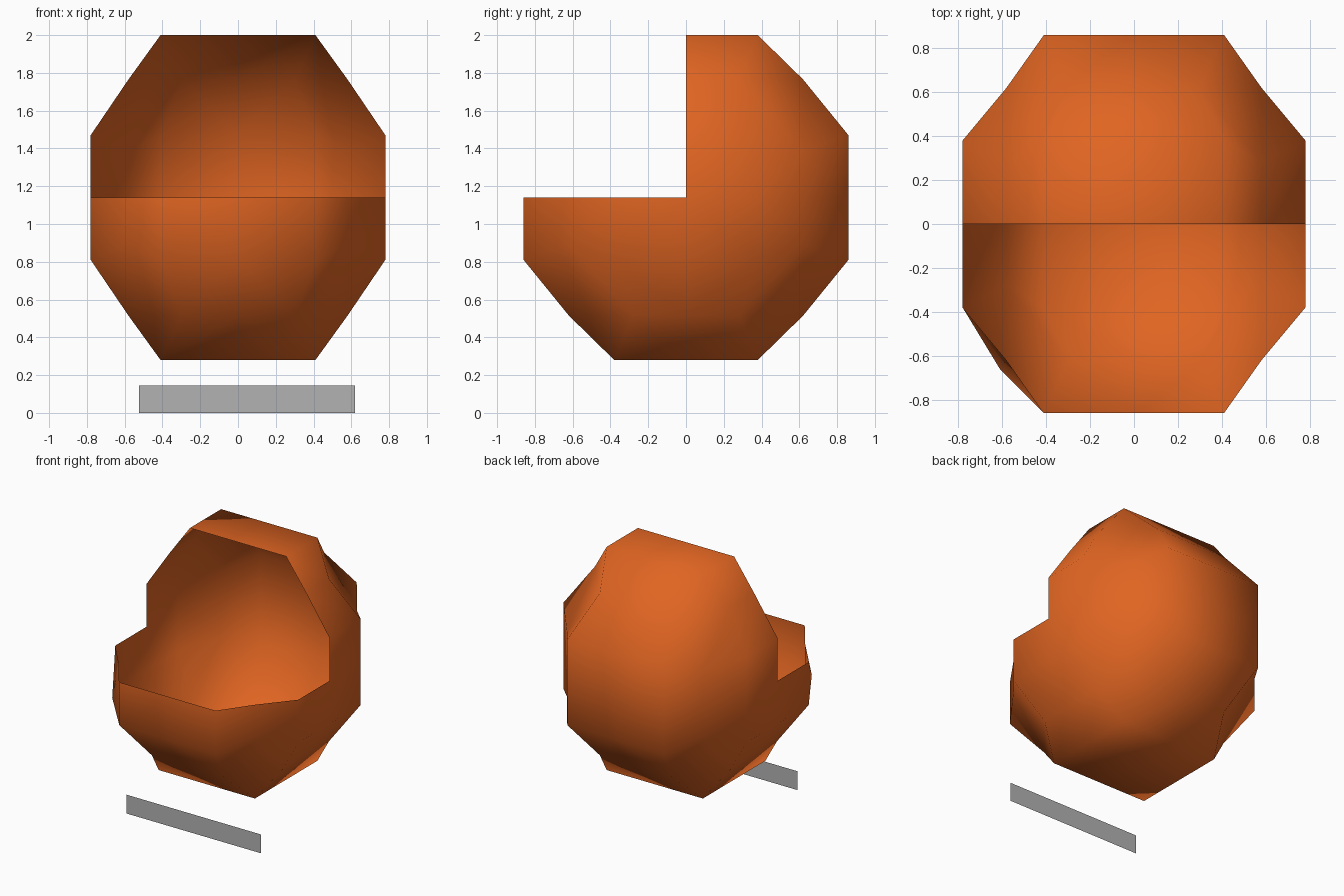
import bpy, bmesh, math
from mathutils import Vector

if "Cube" in bpy.data.objects:
    bpy.data.objects.remove(bpy.data.objects["Cube"])

CZ = 1.14                               # height of the cell centre
FX, FY, FZ = 0.78, 0.86, 0.86           # distance of the flat caps
CX, CY, CU = 0.41, 0.38, 0.33           # half sizes of the caps
EX, EY, EZ = 0.58, 0.62, 0.625          # rounded edge positions
NX, NY, NZ = 0.30, 0.28, 0.25           # half lengths of the narrowed edges


def material(name, color):
    m = bpy.data.materials.new(name)
    m.diffuse_color = (*color, 1)
    m.use_nodes = True
    m.node_tree.nodes["Principled BSDF"].inputs["Base Color"].default_value = m.diffuse_color
    return m


def make_object(name, bm, mat):
    me = bpy.data.meshes.new(name)
    bm.to_mesh(me)
    bm.free()
    ob = bpy.data.objects.new(name, me)
    bpy.context.collection.objects.link(ob)
    me.materials.append(mat)
    return ob


# One octant of the faceted shell
tx, ty, tz = (FX, CY, CU), (CX, FY, CU), (CX, CY, FZ)       # cap corners
ex, ey, ez = (NX, EY, EZ), (EX, NY, EZ), (EX, EY, NZ)       # edge ends
ex0, ey0, ez0 = (0, EY, EZ), (EX, 0, EZ), (EX, EY, 0)       # edge middles
octant = [
    [(FX, 0, 0), (FX, CY, 0), tx, (FX, 0, CU)],
    [(0, FY, 0), (0, FY, CU), ty, (CX, FY, 0)],
    [(0, 0, FZ), (CX, 0, FZ), tz, (0, CY, FZ)],
    [(FX, CY, 0), ez0, ez, tx], [ez0, (CX, FY, 0), ty, ez],
    [(0, FY, CU), ex0, ex, ty], [ex0, (0, CY, FZ), tz, ex],
    [(CX, 0, FZ), ey0, ey, tz], [ey0, (FX, 0, CU), tx, ey],
    [ex, ey, ez], [tx, ez, ey], [ty, ex, ez], [tz, ey, ex],
]

# Open shell: repeat the octant, leaving out the upper front quarter
bm = bmesh.new()
for sx in (-1, 1):
    for sy in (-1, 1):
        for sz in (-1, 1):
            if sy < 0 and sz > 0:
                continue
            for poly in octant:
                pts = []
                for p in poly:
                    v = Vector((p[0] * sx, p[1] * sy, p[2] * sz))
                    # one edge end bulges out slightly
                    if p is ez and sx < 0 and sy < 0:
                        v = Vector((-0.61, -0.66, -NZ))
                    pts.append(bm.verts.new(v + Vector((0, 0, CZ))))
                f = bm.faces.new(pts)
                f.normal_update()
                if f.normal.dot(f.calc_center_median() - Vector((0, 0, CZ))) < 0:
                    f.normal_flip()
bmesh.ops.remove_doubles(bm, verts=bm.verts, dist=0.001)
for f in bm.faces:
    f.smooth = True
make_object("membrane_shell", bm, material("membrane_orange", (0.75, 0.13, 0.016)))

# Flat label plate standing in front
bm = bmesh.new()
bm.faces.new([bm.verts.new(p) for p in (
    (-0.525, -0.605, 0), (0.62, -0.605, 0), (0.62, -0.605, 0.145), (-0.525, -0.605, 0.145))])
make_object("label_plate", bm, material("plate_grey", (0.45, 0.45, 0.45)))
